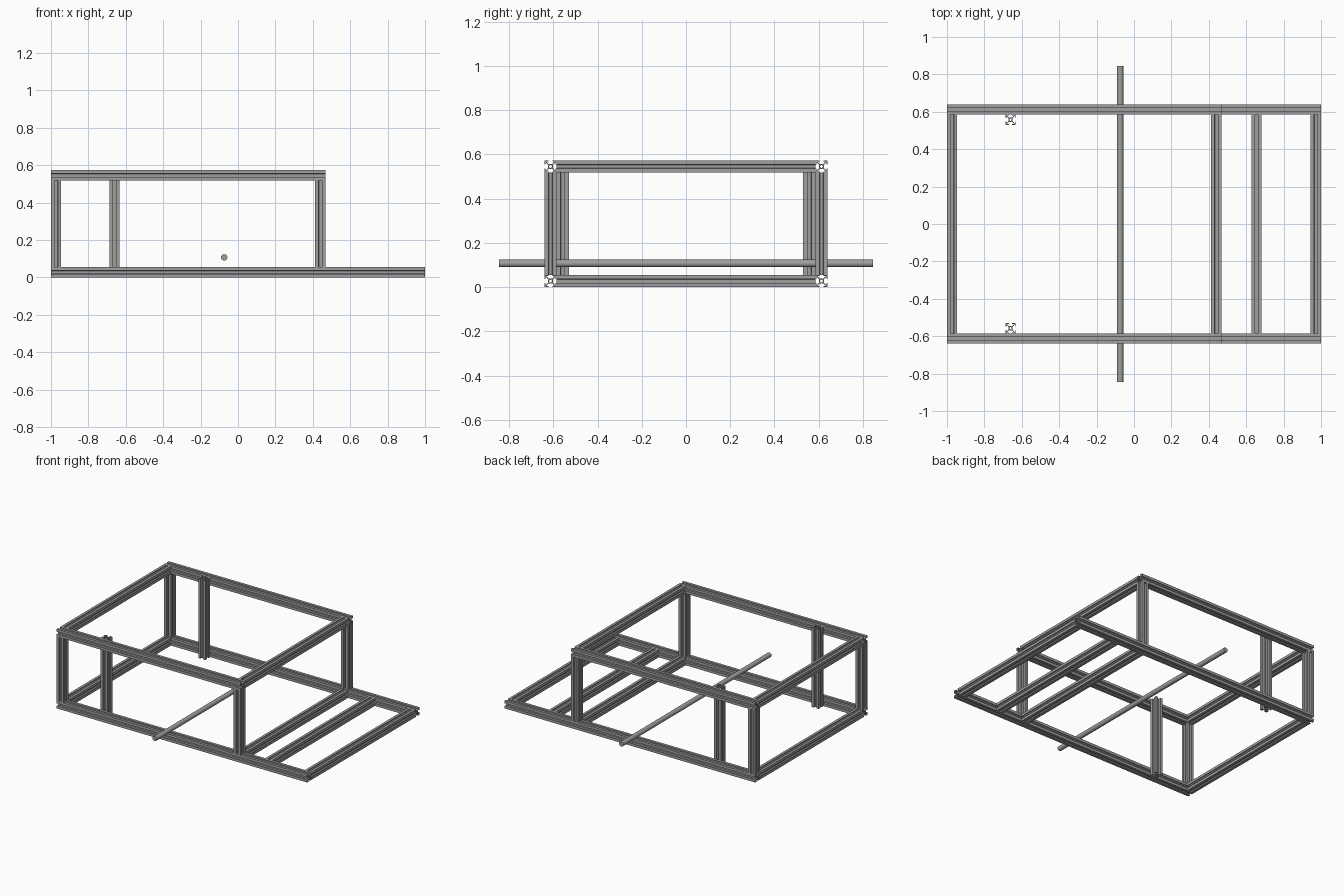
import bpy, bmesh, math
from mathutils import Matrix, Vector

if "Cube" in bpy.data.objects:
    bpy.data.objects.remove(bpy.data.objects["Cube"])


def make_material(name, value):
    m = bpy.data.materials.new(name)
    m.use_nodes = True
    m.diffuse_color = (value, value, value, 1)
    m.node_tree.nodes["Principled BSDF"].inputs["Base Color"].default_value = (value, value, value, 1)
    return m


metal = make_material("grey metal", 0.35)

W = 0.055            # width of the slotted bar
H = W / 2
TOP = 0.573          # overall height
SIDE = 0.64 - H      # centre line of the side rails
REAR = -1 + H        # centre line of the closed end
STEP = 0.468 - H     # where the upper frame stops

# One side of the slotted section, in units where the half width is 10
SLOT = [(10, -10), (10, -3.2), (8.2, -3.2), (8.2, -7), (4, -2.8),
        (4, 2.8), (8.2, 7), (8.2, 3.2), (10, 3.2)]


def slotted_bar(name, start, end):
    """Slotted bar with a hollow core, running between two points."""
    start, end = Vector(start), Vector(end)
    axis = end - start
    outer = []
    for quarter in range(4):
        turn = Matrix.Rotation(quarter * math.pi / 2, 3, 'Z')
        outer += [turn @ Vector((x, y, 0)) * H / 10 for x, y in SLOT]
    hole = [Vector((math.cos(i * math.pi / 8), math.sin(i * math.pi / 8), 0)) * H * 0.22
            for i in range(16)]
    bm = bmesh.new()
    edges = []
    for loop in (outer, hole):
        verts = [bm.verts.new(p) for p in loop]
        edges += [bm.edges.new((verts[i - 1], v)) for i, v in enumerate(verts)]
    bmesh.ops.triangle_fill(bm, edges=edges, use_beauty=True)
    moved = bmesh.ops.extrude_face_region(bm, geom=bm.faces[:], use_keep_orig=True)
    tops = [g for g in moved["geom"] if isinstance(g, bmesh.types.BMVert)]
    bmesh.ops.translate(bm, verts=tops, vec=(0, 0, axis.length))
    bmesh.ops.recalc_face_normals(bm, faces=bm.faces[:])
    # Axis-aligned turn keeps the section square to the frame
    turns = {0: Matrix.Rotation(math.pi / 2, 4, 'Y'),
             1: Matrix.Rotation(-math.pi / 2, 4, 'X'),
             2: Matrix.Identity(4)}
    main = max(range(3), key=lambda i: abs(axis[i]))
    bmesh.ops.transform(bm, matrix=Matrix.Translation(start) @ turns[main], verts=bm.verts[:])
    mesh = bpy.data.meshes.new(name)
    bm.to_mesh(mesh)
    bm.free()
    mesh.materials.append(metal)
    obj = bpy.data.objects.new(name, mesh)
    bpy.context.collection.objects.link(obj)
    return obj


# Long rails and uprights on both sides
for side, s in (("left_side", 1), ("right_side", -1)):
    label = "back" if s > 0 else "front"
    y = s * SIDE
    slotted_bar(label + "_lower_rail", (-1, y, H), (1, y, H))
    slotted_bar(label + "_upper_rail", (-1, y, TOP - H), (STEP + H, y, TOP - H))
    slotted_bar(label + "_end_post", (REAR, y, W), (REAR, y, TOP - W))
    slotted_bar(label + "_step_post", (STEP, y, W), (STEP, y, TOP - W))
    slotted_bar(label + "_inner_post", (-0.66, y - s * W, 0), (-0.66, y - s * W, TOP))

# Cross rails between the sides
inner = SIDE - H
for name, x, z in (("lower_end_crossbar", REAR, H), ("lower_step_crossbar", STEP, H),
                   ("lower_middle_crossbar", 0.655, H), ("lower_far_crossbar", 1 - H, H),
                   ("upper_end_crossbar", REAR, TOP - H), ("upper_step_crossbar", STEP, TOP - H)):
    slotted_bar(name, (x, -inner, z), (x, inner, z))

# Round axle through the frame
bpy.ops.mesh.primitive_cylinder_add(vertices=32, radius=0.017, depth=1.69,
                                    location=(-0.074, 0, 0.107),
                                    rotation=(math.pi / 2, 0, 0))
axle = bpy.context.object
axle.name = "axle_rod"
axle.data.materials.append(metal)
bpy.ops.object.shade_smooth_by_angle(angle=math.radians(40))
